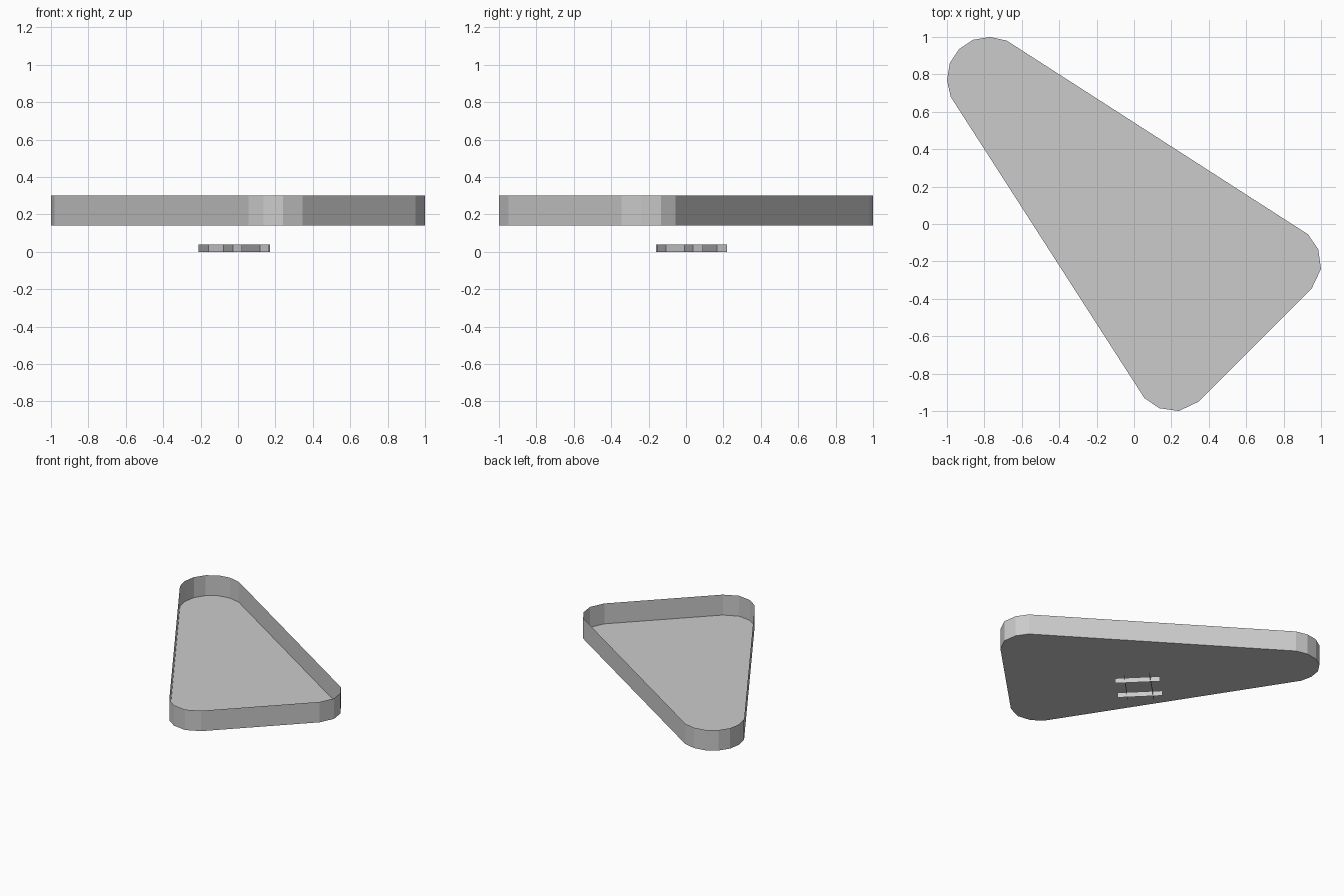
import bpy
import bmesh
from mathutils import Vector

cube = bpy.data.objects.get("Cube")
if cube:
    bpy.data.objects.remove(cube, do_unlink=True)

grey = bpy.data.materials.new("light_grey")
grey.use_nodes = True
grey.diffuse_color = (0.6, 0.6, 0.6, 1)
grey.node_tree.nodes["Principled BSDF"].inputs["Base Color"].default_value = (0.6, 0.6, 0.6, 1)


def sheet(name, path, z0, z1, closed):
    """Raise an upright thin wall along a path; a closed path also gets a floor."""
    bm = bmesh.new()
    low = [bm.verts.new((x, y, z0)) for x, y in path]
    high = [bm.verts.new((x, y, z1)) for x, y in path]
    count = len(path)
    for i in range(count if closed else count - 1):
        j = (i + 1) % count
        bm.faces.new((low[i], low[j], high[j], high[i]))
    if closed:
        bm.faces.new(low)
    mesh = bpy.data.meshes.new(name)
    bm.to_mesh(mesh)
    bm.free()
    mesh.materials.append(grey)
    obj = bpy.data.objects.new(name, mesh)
    bpy.context.collection.objects.link(obj)
    return obj


# Triangular open tray: half outline, mirrored across the diagonal y = -x
half = [(-0.935, 0.935), (-0.86, 0.985), (-0.77, 1.0), (-0.68, 0.98),
        (0.93, -0.055), (0.985, -0.135), (1.0, -0.24), (0.95, -0.345)]
mirrored = [(-y, -x) for x, y in half[1:]]
outline = (half + mirrored[::-1])[::-1]
sheet("triangular_tray", outline, 0.14, 0.30, True)

# Small crossed grid of upright strips below the tray
centre = Vector((-0.02, 0.03))
along, across = Vector((1, 1)), Vector((1, -1))
for name, run, shift, reach, offset in (
        ("long_strip", along, across, 0.125, 0.065),
        ("cross_strip", across, along, 0.113, 0.072)):
    for side, label in ((-1, "a"), (1, "b")):
        middle = centre + shift * offset * side
        ends = [tuple(middle - run * reach), tuple(middle + run * reach)]
        sheet(f"{name}_{label}", ends, 0.0, 0.04, False)
